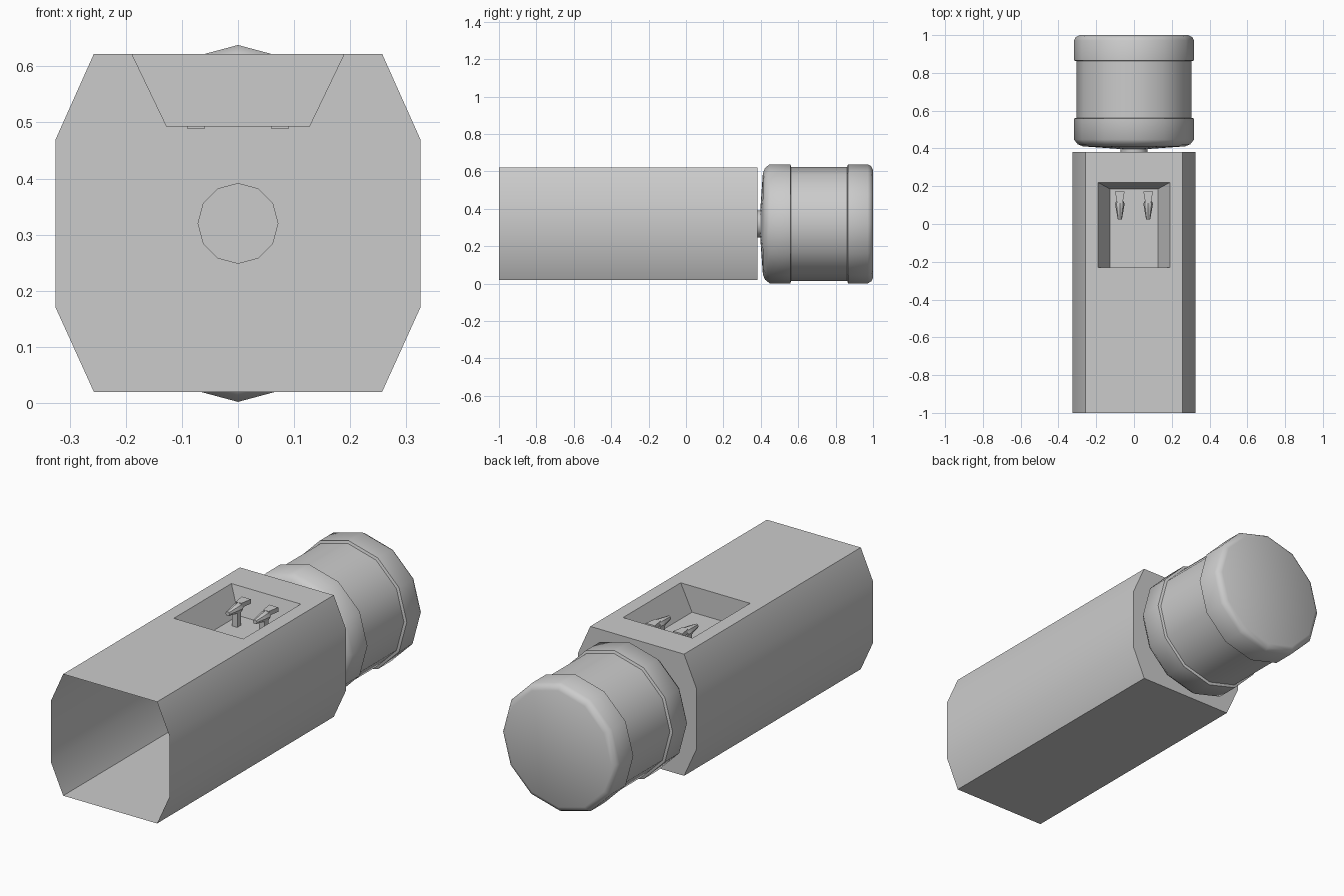
import bpy, bmesh, math
from mathutils import Matrix, Vector

if "Cube" in bpy.data.objects:
    bpy.data.objects.remove(bpy.data.objects["Cube"])


def finish(name, bm, angle=40):
    bmesh.ops.recalc_face_normals(bm, faces=bm.faces)
    mesh = bpy.data.meshes.new(name)
    bm.to_mesh(mesh)
    bm.free()
    ob = bpy.data.objects.new(name, mesh)
    bpy.context.collection.objects.link(ob)
    bpy.ops.object.select_all(action='DESELECT')
    ob.select_set(True)
    bpy.context.view_layer.objects.active = ob
    bpy.ops.object.shade_smooth_by_angle(angle=math.radians(angle))
    return ob


def lathe(name, profile, sides, x, z, angle=40):
    """Turn (radius, y) points around an axis parallel to y."""
    bm = bmesh.new()
    rings = []
    for r, y in profile:
        rings.append([bm.verts.new((x + r * math.cos(2 * math.pi * i / sides), y,
                                    z + r * math.sin(2 * math.pi * i / sides)))
                      for i in range(sides)])
    for a, b in zip(rings, rings[1:]):
        for i in range(sides):
            j = (i + 1) % sides
            bm.faces.new((a[i], a[j], b[j], b[i]))
    bm.faces.new(rings[0])
    bm.faces.new(rings[-1])
    return finish(name, bm, angle)


def tapered_box(name, x, y0, y1, w0, w1, z0, z1):
    """Box whose width runs from w0 at y0 to w1 at y1."""
    bm = bmesh.new()
    bmesh.ops.create_cube(bm, size=1)
    for v in bm.verts:
        w = w0 if v.co.y < 0 else w1
        v.co = Vector((x + v.co.x * w, y0 if v.co.y < 0 else y1,
                       z0 if v.co.z < 0 else z1))
    return finish(name, bm, 30)


# Cabinet: octagonal shell, open at the foot, with a tap recess in its top face
TOP = 0.622
section = [(0.257, TOP), (0.325, 0.47), (0.325, 0.17), (0.257, 0.02),
           (-0.257, 0.02), (-0.325, 0.17), (-0.325, 0.47), (-0.257, TOP)]
bm = bmesh.new()
foot = [bm.verts.new((x, -1, z)) for x, z in section]
head = [bm.verts.new((x, 0.382, z)) for x, z in section]
for i in range(7):
    bm.faces.new((foot[i], foot[i + 1], head[i + 1], head[i]))
bm.faces.new(head)
outer = [foot[7], foot[0], head[0], head[7]]
rim = [bm.verts.new((x, y, TOP)) for x, y in
       [(-0.19, -0.23), (0.19, -0.23), (0.19, 0.22), (-0.19, 0.22)]]
floor = [bm.verts.new((x, y, 0.493)) for x, y in
         [(-0.128, -0.23), (0.128, -0.23), (0.128, 0.186), (-0.128, 0.186)]]
for a, b in ((outer, rim), (rim, floor)):
    for i in range(4):
        j = (i + 1) % 4
        bm.faces.new((a[i], a[j], b[j], b[i]))
bm.faces.new(floor)
finish("cabinet", bm, 30)

# Water bottle with two raised bands, shoulder and neck
lathe("bottle", [(0.072, 0.375), (0.072, 0.397), (0.27, 0.411), (0.298, 0.422),
                 (0.318, 0.447), (0.318, 0.558), (0.305, 0.562), (0.305, 0.862),
                 (0.318, 0.866), (0.318, 0.972), (0.308, 0.99), (0.288, 1.0)],
      12, 0, 0.32)

# Taps: stem, tapered spout and flared lever
for side, x in (("left", -0.075), ("right", 0.075)):
    tapered_box(side + "_tap_stem", x, 0.08, 0.11, 0.03, 0.03, 0.488, 0.575)
    lathe(side + "_tap_spout", [(0.011, 0.025), (0.02, 0.075), (0.025, 0.105),
                                (0.021, 0.12)], 8, x, 0.577)
    tapered_box(side + "_tap_lever", x, 0.112, 0.172, 0.03, 0.05, 0.578, 0.6)
